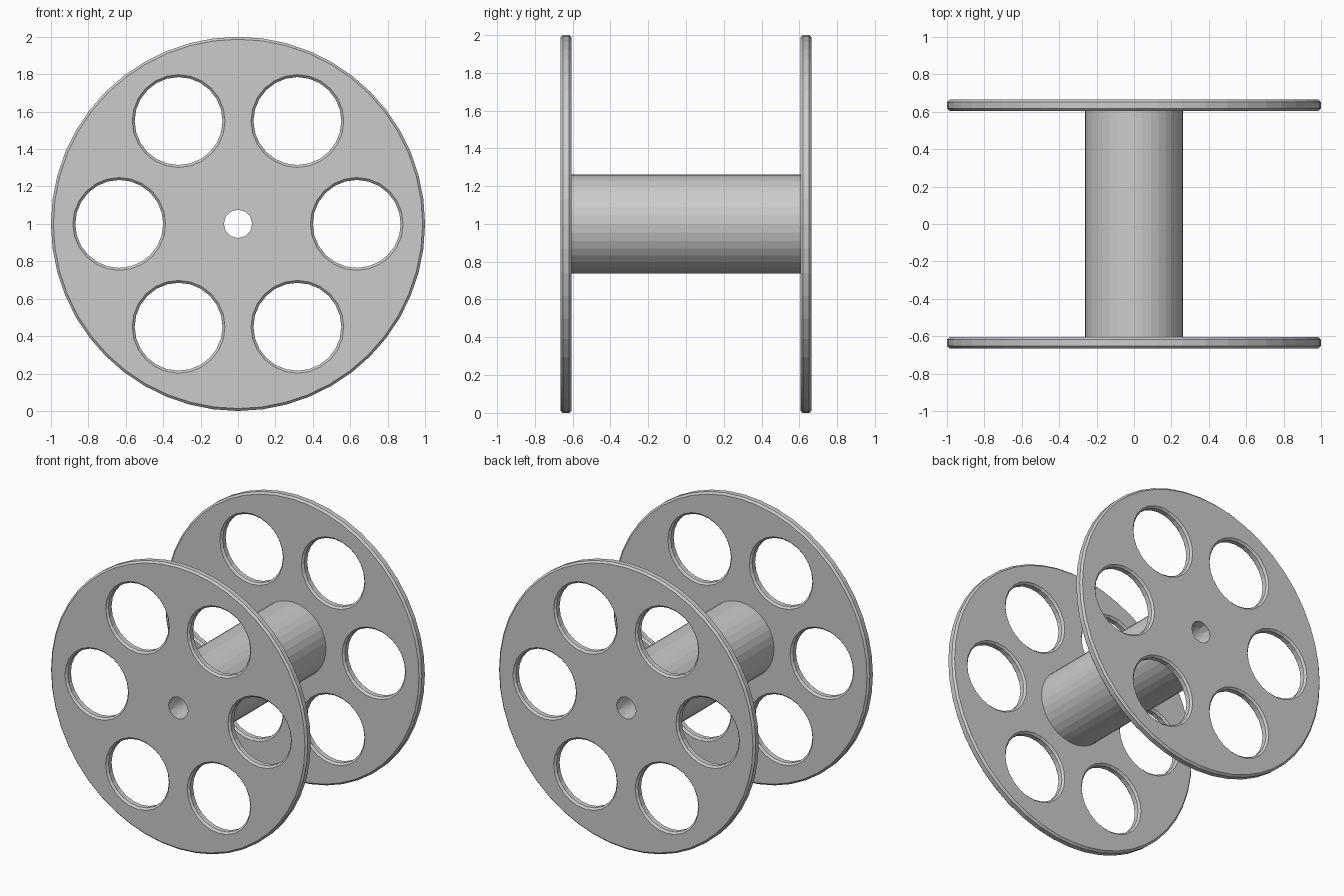
import bpy, bmesh
from math import sin, cos, pi

if "Cube" in bpy.data.objects:
    bpy.data.objects.remove(bpy.data.objects["Cube"])

Y_IN, Y_OUT = 0.605, 0.665      # flange faces
CH = 0.013                      # rim chamfer
BORE, HUB_R = 0.076, 0.262
CZ = 1.0                        # axle height


def ring(bm, cx, cz, r, y, n):
    return [bm.verts.new((cx + r * cos(2 * pi * i / n), y, cz + r * sin(2 * pi * i / n)))
            for i in range(n)]


def wall(bm, cx, cz, profile, n):
    """Sweep (radius, y) points round a centre; return first and last edge loops."""
    rings = [ring(bm, cx, cz, r, y, n) for r, y in profile]
    for a, b in zip(rings, rings[1:]):
        for i in range(n):
            j = (i + 1) % n
            bm.faces.new((a[i], a[j], b[j], b[i]))
    return [[bm.edges.get((l[i], l[(i + 1) % n])) for i in range(n)]
            for l in (rings[0], rings[-1])]


def finish(bm, name):
    bmesh.ops.recalc_face_normals(bm, faces=bm.faces[:])
    me = bpy.data.meshes.new(name)
    bm.to_mesh(me)
    bm.free()
    bpy.context.collection.objects.link(bpy.data.objects.new(name, me))


def flange(name, side):
    bm = bmesh.new()
    a, b = side * Y_IN, side * Y_OUT
    c = side * CH

    def edge(r, ch):
        return [(r + ch, a), (r, a + c), (r, b - c), (r + ch, b)]

    # outer rim, centre bore, six lightening holes
    loops = [wall(bm, 0, CZ, edge(1.0, -CH), 48),
             wall(bm, 0, CZ, [(BORE, a), (BORE, b)], 12)]
    for k in range(6):
        t = k * pi / 3
        loops.append(wall(bm, 0.635 * cos(t), CZ + 0.635 * sin(t), edge(0.235, CH), 24))
    # flat faces around the holes
    for s, ny in ((0, -side), (1, side)):
        edges = [e for l in loops for e in l[s]]
        bmesh.ops.triangle_fill(bm, use_beauty=True, use_dissolve=False,
                                edges=edges, normal=(0, ny, 0))
    finish(bm, name)


flange("front_flange", -1)
flange("back_flange", 1)

# Hub with the bore running through it
bm = bmesh.new()
wall(bm, 0, CZ, [(BORE, -Y_IN), (HUB_R, -Y_IN), (HUB_R, Y_IN), (BORE, Y_IN), (BORE, -Y_IN)], 36)
bmesh.ops.remove_doubles(bm, verts=bm.verts[:], dist=1e-5)
finish(bm, "hub")
